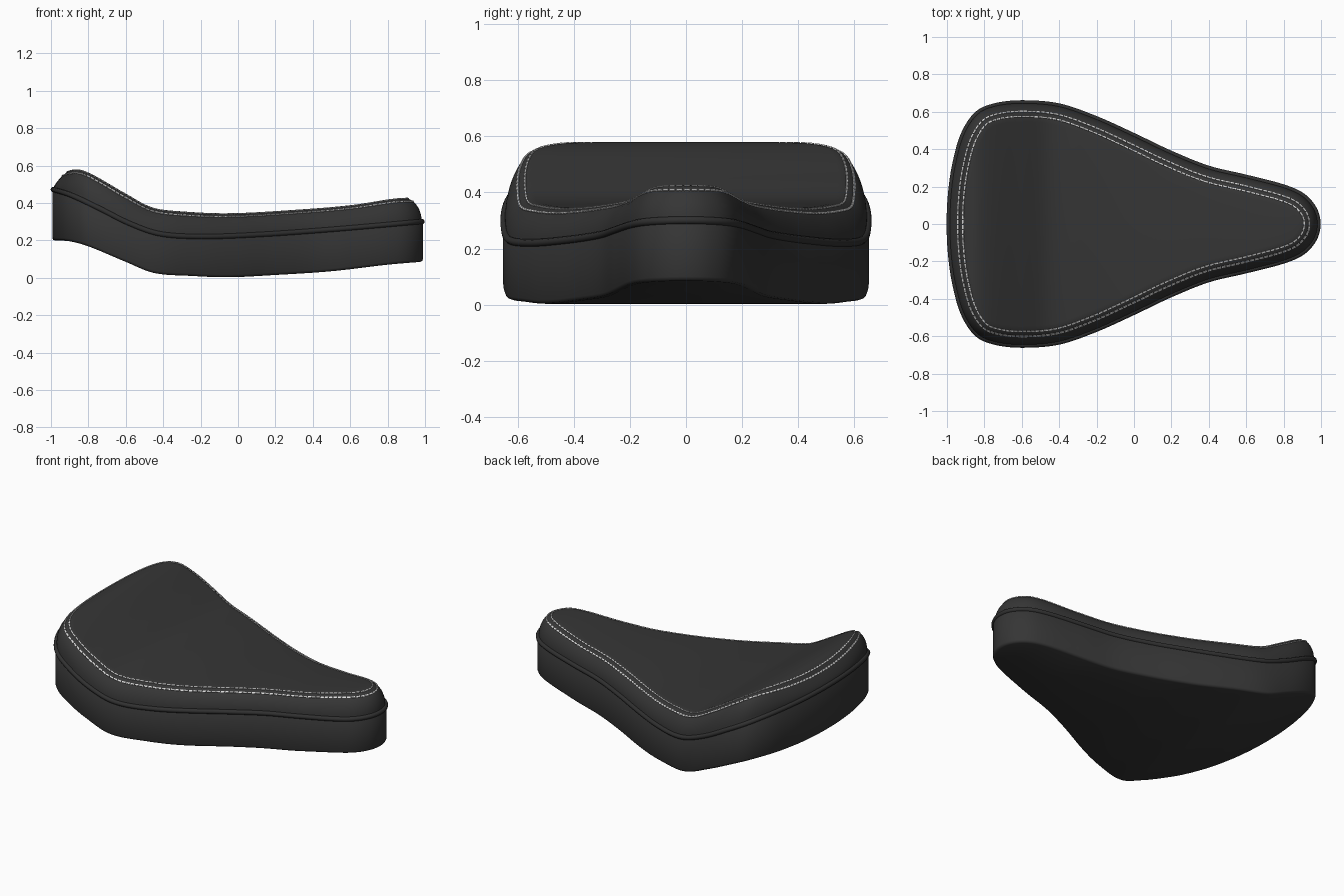
import bpy, bmesh, math
from mathutils import Vector

cube = bpy.data.objects.get("Cube")
if cube:
    bpy.data.objects.remove(cube, do_unlink=True)


def material(name, value, roughness):
    m = bpy.data.materials.new(name)
    m.use_nodes = True
    color = (value, value, value, 1)
    m.diffuse_color = color
    node = m.node_tree.nodes["Principled BSDF"]
    node.inputs["Base Color"].default_value = color
    node.inputs["Roughness"].default_value = roughness
    return m


LEATHER = material("black leather", 0.036, 0.6)
PIPING = material("dark piping", 0.03, 0.5)
THREAD = material("pale thread", 0.68, 0.8)

# Half outline of the seat from the rear centre to the nose tip
OUTLINE = [(-1, 0), (-0.993, .16), (-.97, .32), (-.925, .48), (-.85, .595), (-.75, .643),
           (-.6, .66), (-.4, .643), (-.2, .575), (0, .485), (.2, .39), (.4, .31),
           (.6, .262), (.8, .21), (.91, .16), (.975, .085), (.996, 0)]
# Heights along the length: underside, piping line and padded top
UNDER = [(-1, .2), (-.9, .195), (-.8, .168), (-.6, .085), (-.45, .026), (-.25, .01),
         (-.05, .003), (.2, .015), (.5, .035), (.8, .07), (1, .087)]
SEAM = [(-1, .475), (-.9, .445), (-.75, .375), (-.58, .29), (-.42, .235), (-.2, .22),
        (.1, .23), (.5, .258), (1, .302)]
TOP = [(-1, .52), (-.93, .562), (-.86, .58), (-.78, .553), (-.6, .45), (-.46, .377),
       (-.3, .355), (-.05, .345), (.3, .363), (.6, .388), (.85, .425), (1, .43)]


def height(table, x):
    """Smooth interpolation through (x, z) pairs."""
    x = min(max(x, table[0][0]), table[-1][0])
    n = len(table) - 1
    i = next(k for k in range(n) if x <= table[k + 1][0])

    def slope(k):
        a, b = table[max(k - 1, 0)], table[min(k + 1, n)]
        return (b[1] - a[1]) / (b[0] - a[0])

    (x0, z0), (x1, z1) = table[i], table[i + 1]
    w = x1 - x0
    t = (x - x0) / w
    s = 1 - t
    return (z0 * s * s * (1 + 2 * t) + z1 * t * t * (3 - 2 * t)
            + w * slope(i) * t * s * s - w * slope(i + 1) * t * t * s)


def closed_outline(steps=8):
    """Spline through the half outline, mirrored to a symmetric loop."""
    p = [Vector(q) for q in OUTLINE]
    p = [Vector((p[1].x, -p[1].y))] + p + [Vector((p[-2].x, -p[-2].y))]
    half = []
    for a, b, c, d in zip(p, p[1:], p[2:], p[3:]):
        for k in range(steps):
            t = k / steps
            half.append(0.5 * (2 * b + (c - a) * t + (2 * a - 5 * b + 4 * c - d) * t * t
                               + (3 * b - a - 3 * c + d) * t ** 3))
    half.append(p[-2])
    return half + [Vector((q.x, -q.y)) for q in reversed(half[1:-1])]


LOOP = closed_outline()
N = len(LOOP)


def inset(d):
    out = []
    for i, q in enumerate(LOOP):
        t = (LOOP[(i + 1) % N] - LOOP[i - 1]).normalized()
        out.append(q + Vector((t.y, -t.x)) * d)
    return out


START, PAD = 0.014, 0.1   # inset of the cushion edge, width of its rounding


def cushion_ring(d):
    c = min(max(1 - (d - START) / PAD, 0), 1)
    rise = math.sqrt(1 - c * c)
    ring = []
    for q, o in zip(inset(d), LOOP):
        z = height(SEAM, o.x)
        ring.append(Vector((q.x, q.y, z + (height(TOP, q.x) - z) * rise)))
    return ring


def wall_ring(d, table, lift=0.0):
    return [Vector((q.x, q.y, height(table, q.x) + lift)) for q in inset(d)]


def finish(bm, name, mat, angle=None):
    bmesh.ops.recalc_face_normals(bm, faces=bm.faces)
    mesh = bpy.data.meshes.new(name)
    bm.to_mesh(mesh)
    bm.free()
    ob = bpy.data.objects.new(name, mesh)
    bpy.context.collection.objects.link(ob)
    mesh.materials.append(mat)
    if angle:
        bpy.ops.object.select_all(action='DESELECT')
        ob.select_set(True)
        bpy.context.view_layer.objects.active = ob
        bpy.ops.object.shade_smooth_by_angle(angle=math.radians(angle))
    return ob


def cap(bm, ring):
    """Close a symmetric loop with strips running straight across."""
    h = N // 2
    for i in range(h):
        face = [ring[i], ring[i + 1], ring[(N - i - 1) % N], ring[(N - i) % N]]
        bm.faces.new(list(dict.fromkeys(face)))


# Padded body: underside, side wall and rounded cushion in one skin
bm = bmesh.new()
rings = [wall_ring(.022, UNDER), wall_ring(.011, UNDER, .004), wall_ring(.007, UNDER, .014),
         wall_ring(.007, SEAM, -.012), wall_ring(START, SEAM, -.002)]
rings += [cushion_ring(START + PAD * (1 - math.cos(k * math.pi / 20))) for k in range(1, 11)]
rings = [[bm.verts.new(v) for v in r] for r in rings]
for low, high in zip(rings, rings[1:]):
    for i in range(N):
        j = (i + 1) % N
        bm.faces.new((low[i], low[j], high[j], high[i]))
cap(bm, rings[0])
cap(bm, rings[-1])
finish(bm, "seat_body", LEATHER, 50)

# Piping around the seam
curve = bpy.data.curves.new("piping", 'CURVE')
curve.dimensions = '3D'
curve.bevel_depth = 0.014
curve.bevel_resolution = 3
spline = curve.splines.new('POLY')
spline.points.add(N - 1)
for point, v in zip(spline.points, wall_ring(.012, SEAM)):
    point.co = (*v, 1)
spline.use_cyclic_u = True
spline.use_smooth = True
piping = bpy.data.objects.new("piping", curve)
bpy.context.collection.objects.link(piping)
curve.materials.append(PIPING)


# Double row of stitches, each one a thin plate lying on the cushion
def stitch_row(name, d, width=0.0065, pitch=0.026, fill=0.78):
    inner, outer = cushion_ring(d + width / 2), cushion_ring(d - width / 2)
    total = [0.0]
    for i in range(N):
        total.append(total[-1] + (inner[(i + 1) % N] - inner[i]).length)

    def at(s):
        i = next(k for k in range(N) if s <= total[k + 1] or k == N - 1)
        t = (s - total[i]) / (total[i + 1] - total[i])
        j = (i + 1) % N
        return inner[i].lerp(inner[j], t), outer[i].lerp(outer[j], t)

    count = round(total[-1] / pitch)
    step = total[-1] / count
    bm = bmesh.new()
    for k in range(count):
        (a, b), (d0, c) = at(k * step), at((k + fill) * step)
        up = (d0 - a).cross(b - a).normalized()
        up = up if up.z > 0 else -up
        base = [bm.verts.new(p - up * .002) for p in (a, b, c, d0)]
        lid = [bm.verts.new(p + up * .004) for p in (a, b, c, d0)]
        bm.faces.new(lid)
        bm.faces.new(base[::-1])
        for i in range(4):
            j = (i + 1) % 4
            bm.faces.new((base[i], base[j], lid[j], lid[i]))
    finish(bm, name, THREAD)


stitch_row("outer_stitching", .06)
stitch_row("inner_stitching", .086)
